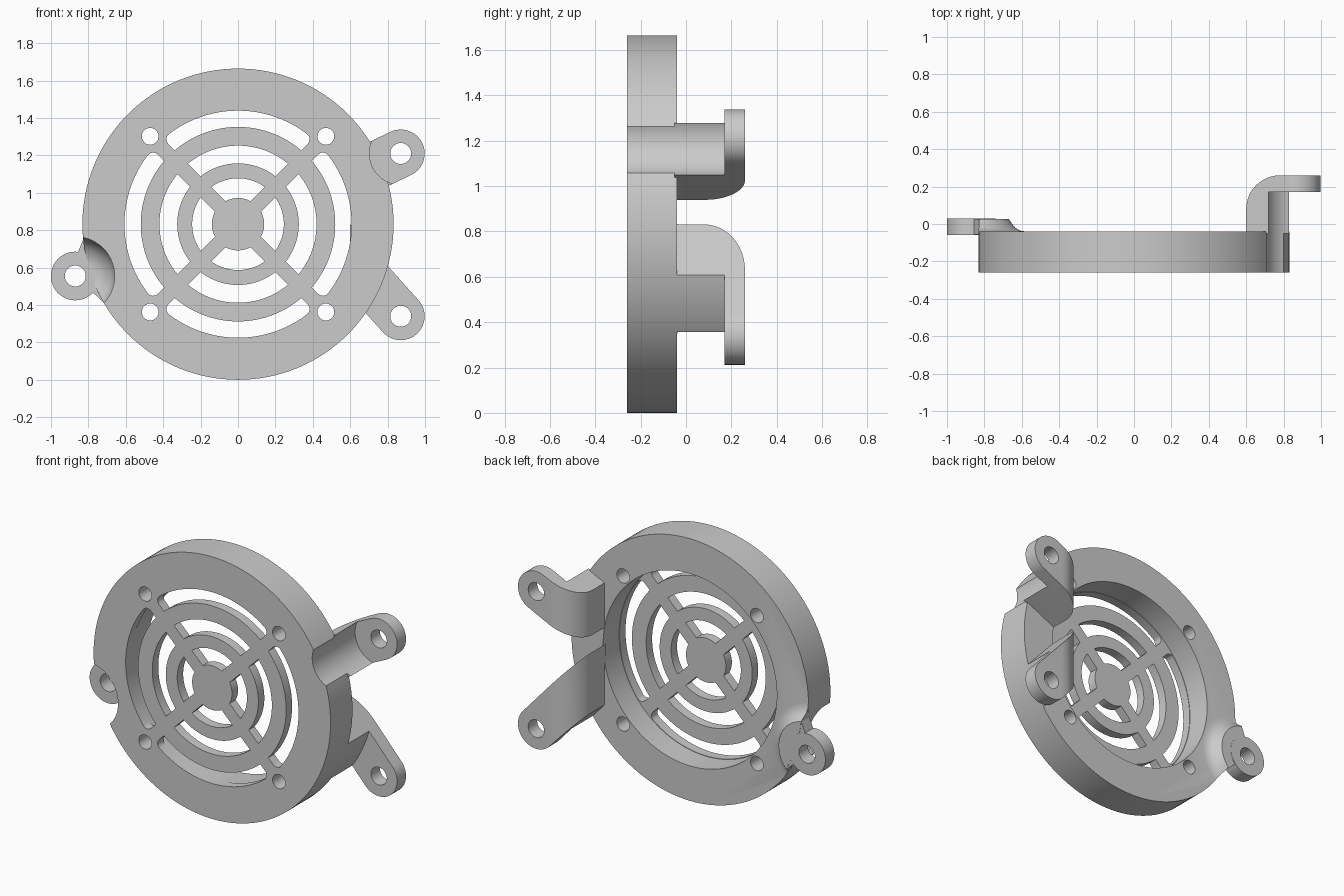
import bpy, bmesh
from math import sin, cos, asin, pi, sqrt, radians, hypot

if "Cube" in bpy.data.objects:
    bpy.data.objects.remove(bpy.data.objects["Cube"])

CZ, R = 0.832, 0.832           # ring centre height and outer radius
FRONT, BACK = -0.26, -0.04     # ring faces in y


def loft(name, loops):
    """Closed solid through equal-length point loops."""
    bm = bmesh.new()
    rings = [[bm.verts.new(p) for p in lp] for lp in loops]
    n = len(rings[0])
    for a, b in zip(rings, rings[1:]):
        for i in range(n):
            j = (i + 1) % n
            bm.faces.new((a[i], a[j], b[j], b[i]))
    bm.faces.new(rings[0])
    bm.faces.new(rings[-1])
    bmesh.ops.recalc_face_normals(bm, faces=bm.faces)
    me = bpy.data.meshes.new(name)
    bm.to_mesh(me)
    bm.free()
    ob = bpy.data.objects.new(name, me)
    bpy.context.collection.objects.link(ob)
    return ob


def prism(name, pts, y0, y1):
    return loft(name, [[(x, y, z) for x, z in pts] for y in (y0, y1)])


def lathe(name, cx, cz, profile, seg=64):
    """Revolve (radius, y) points about a y-parallel axis."""
    return loft(name, [[(cx + r * cos(2 * pi * i / seg), y, cz + r * sin(2 * pi * i / seg))
                        for i in range(seg)] for r, y in profile])


def disc(name, cx, cz, r, y0, y1, seg=64):
    return lathe(name, cx, cz, [(r, y0), (r, y1)], seg)


def boolean(ob, tool, op='DIFFERENCE'):
    m = ob.modifiers.new("cut", 'BOOLEAN')
    m.operation, m.object, m.solver = op, tool, 'EXACT'
    bpy.context.view_layer.objects.active = ob
    bpy.ops.object.modifier_apply(modifier=m.name)
    bpy.data.objects.remove(tool)


def slot_points(r0, r1, half, turn, corner=0.0):
    """Grille slot between two diagonal spokes, with optional rounded outer corners."""
    side = [(r0, half), (r1 - corner, half)]
    if corner:
        for k in range(1, 7):
            d = corner * sin(k * pi / 12)
            side.append((r1 - corner + d, half + corner - sqrt(max(corner ** 2 - d * d, 0))))
    polar = [(r, pi / 4 - asin(h / r)) for r, h in side]
    a0, a1 = polar[0][1], polar[-1][1]
    n = 24
    pts = polar + [(r1, a1 - 2 * a1 * k / n) for k in range(1, n)]
    pts += [(r, -a) for r, a in reversed(polar)]
    pts += [(r0, -a0 + 2 * a0 * k / n) for k in range(1, n)]
    return [(r * cos(a + turn), CZ + r * sin(a + turn)) for r, a in pts]


# Ring with pocket behind the grille
ring = disc("fan_guard_ring", 0, CZ, R, FRONT, BACK, 128)

# Flared bump behind the left mounting tab, kept inside the ring outline
LX, LZ = -0.87, 0.555
bump = lathe("bump", LX, LZ, [(0.30, -0.06), (0.29, -0.04), (0.26, -0.035), (0.235, -0.02),
                              (0.215, 0.005), (0.2, 0.028)])
boolean(bump, disc("limit", 0, CZ, R - 0.001, -0.2, 0.2, 128), 'INTERSECT')
boolean(ring, bump, 'UNION')
# Rounded screw clearance in front of the left tab
bowl = [(0.21, FRONT - 0.05), (0.21, FRONT)]
bowl += [(0.08 + 0.13 * cos(k * pi / 16), -0.20 + 0.143 * sin(k * pi / 16)) for k in range(9)]
boolean(ring, lathe("clearance", LX, LZ, bowl))

boolean(ring, disc("pocket", 0, CZ, 0.61, -0.20, 0.1, 128))
for q in range(4):
    turn = q * pi / 2
    for r0, r1, corner in ((0.14, 0.245, 0), (0.325, 0.42, 0), (0.52, 0.607, 0.04)):
        boolean(ring, prism("slot", slot_points(r0, r1, 0.04, turn, corner), -0.4, -0.15))
    a = turn + pi / 4
    boolean(ring, disc("screw_hole", 0.664 * cos(a), CZ + 0.664 * sin(a), 0.045, -0.4, 0.1, 32))

# Left mounting tab
tab = disc("left_tab", LX, LZ, 0.13, -0.06, 0.03)
neck = [(-0.828, 0.75), (-0.86, 0.67), (-0.78, 0.47), (-0.72, 0.415), (-0.70, 0.5), (-0.75, 0.7)]
boolean(tab, prism("neck", neck, -0.055, 0.026), 'UNION')
boolean(tab, disc("hole", LX, LZ, 0.056, -0.2, 0.2, 40))


def arm(name, tx, tz, angle):
    """Raised bracket: bent side profile trimmed to a round-ended strip."""
    prof = [(0.6, -0.05)]
    prof += [(0.78 - 0.18 * cos(k * pi / 24), 0.08 + 0.18 * sin(k * pi / 24)) for k in range(13)]
    prof += [(1.1, 0.26), (1.1, -0.05)]
    ob = loft(name, [[(x, y, z) for x, y in prof] for z in (0, 1.7)])
    ca, sa, w = cos(angle), sin(angle), 0.128
    local = [(w * sin(k * pi / 24), -w * cos(k * pi / 24)) for k in range(25)]
    local += [(-0.7, w), (-0.7, -w)]
    strip = [(tx + u * ca - v * sa, tz + u * sa + v * ca) for u, v in local]
    boolean(ob, prism("strip", strip, -0.5, 0.5), 'INTERSECT')
    return ob


# Upper right bracket, with the clearance channel running down through the ring
UX, UZ = 0.87, 1.21
upper = arm("upper_right_bracket", UX, UZ, radians(25.5))
for ob in (upper, ring):
    boolean(ob, disc("channel", UX, UZ, 0.167, -0.5, 0.17))
boolean(upper, disc("hole", UX, UZ, 0.056, -0.5, 0.5, 40))

# Lower right bracket, its underside following the ring's outer wall
DX, DZ = 0.87, 0.34
lower = arm("lower_right_bracket", DX, DZ, radians(-48))
outside = disc("outside", 0, CZ, 1.5, -0.5, 0.17, 128)
boolean(outside, disc("core", 0, CZ, R, -0.6, 0.6, 128))
boolean(lower, outside)
boolean(lower, disc("hole", DX, DZ, 0.056, -0.5, 0.5, 40))

# Smooth the round walls, keep the edges crisp
for ob in (ring, tab, upper, lower):
    bpy.ops.object.select_all(action='DESELECT')
    ob.select_set(True)
    bpy.context.view_layer.objects.active = ob
    bpy.ops.object.shade_smooth_by_angle(angle=radians(30))
